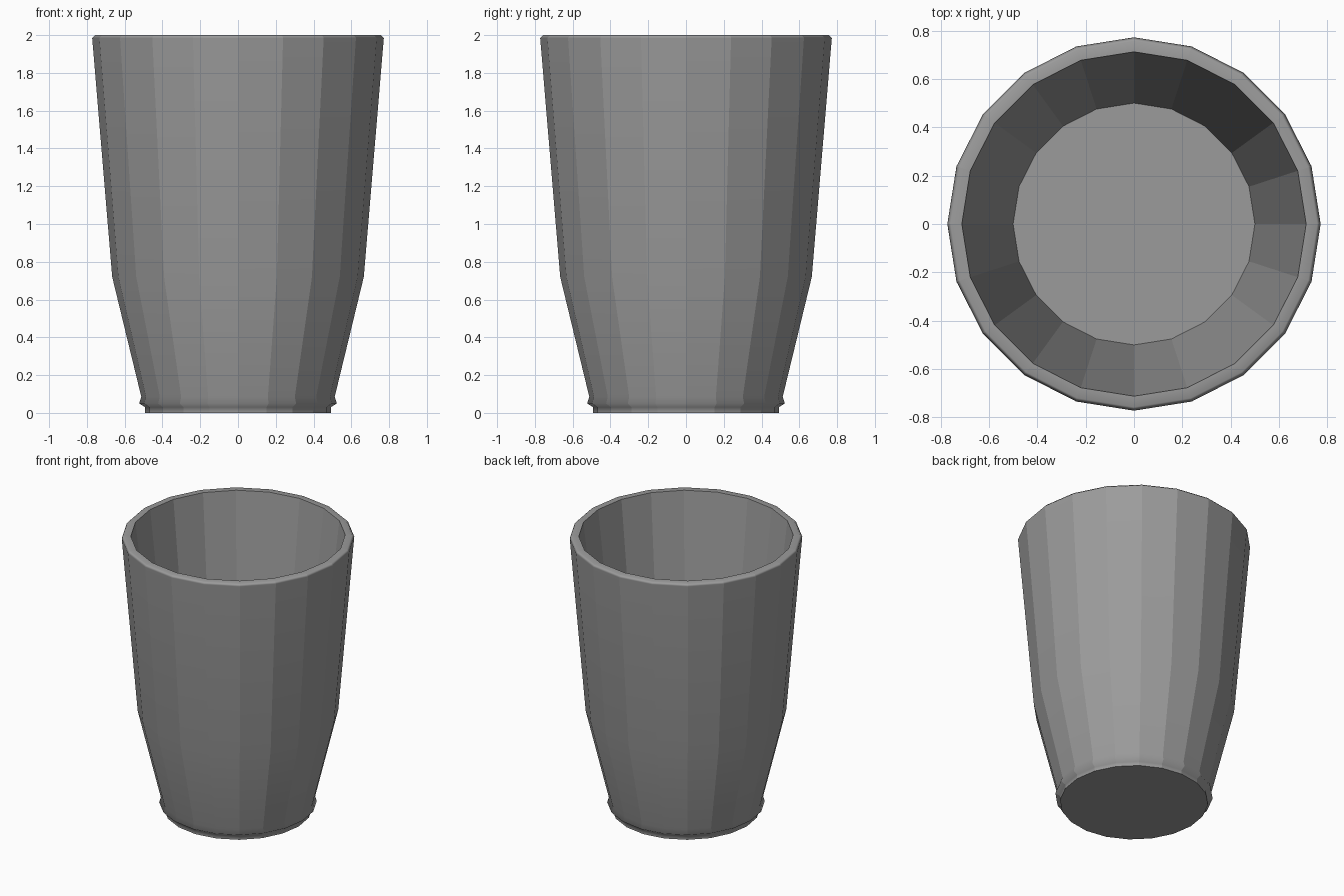
import bpy, bmesh, math

if "Cube" in bpy.data.objects:
    bpy.data.objects.remove(bpy.data.objects["Cube"])

SIDES = 20

# Cup profile (radius, height): base, foot ring, outer wall, bevelled rim, inner wall to floor
PROFILE = [
    (0.492, 0.0), (0.492, 0.03), (0.523, 0.05), (0.512, 0.085),
    (0.666, 0.72), (0.772, 1.985), (0.757, 2.0), (0.712, 2.0), (0.50, 0.13),
]
CRISP_RINGS = {0, 7, 8}  # base edge, inner rim edge, floor edge


def lathe(name, profile, sides, crisp_rings):
    bm = bmesh.new()
    rings = [[bm.verts.new((r * math.cos(2 * math.pi * i / sides),
                            r * math.sin(2 * math.pi * i / sides), z))
              for i in range(sides)] for r, z in profile]
    for low, high in zip(rings, rings[1:]):
        for i in range(sides):
            j = (i + 1) % sides
            bm.faces.new((low[i], low[j], high[j], high[i]))
            # Upright facet edges are crisp, the flat rim has none
            bm.edges.get((low[i], high[i])).smooth = False
    # Close the underside and the inner floor
    bm.faces.new(rings[0][::-1])
    bm.faces.new(rings[-1])
    for k in crisp_rings:
        for i in range(sides):
            bm.edges.get((rings[k][i], rings[k][(i + 1) % sides])).smooth = False
    for face in bm.faces:
        face.smooth = True
    bmesh.ops.recalc_face_normals(bm, faces=bm.faces)
    mesh = bpy.data.meshes.new(name)
    bm.to_mesh(mesh)
    bm.free()
    obj = bpy.data.objects.new(name, mesh)
    bpy.context.collection.objects.link(obj)
    return obj


cup = lathe("cup", PROFILE, SIDES, CRISP_RINGS)

# Large wall faces lead the shading, so the small bevels blend softly
weighted = cup.modifiers.new("weighted_normals", 'WEIGHTED_NORMAL')
weighted.keep_sharp = True

# Dark grey
dark_grey = bpy.data.materials.new("dark_grey")
dark_grey.diffuse_color = (0.33, 0.33, 0.33, 1.0)
dark_grey.use_nodes = True
dark_grey.node_tree.nodes["Principled BSDF"].inputs["Base Color"].default_value = dark_grey.diffuse_color
cup.data.materials.append(dark_grey)
